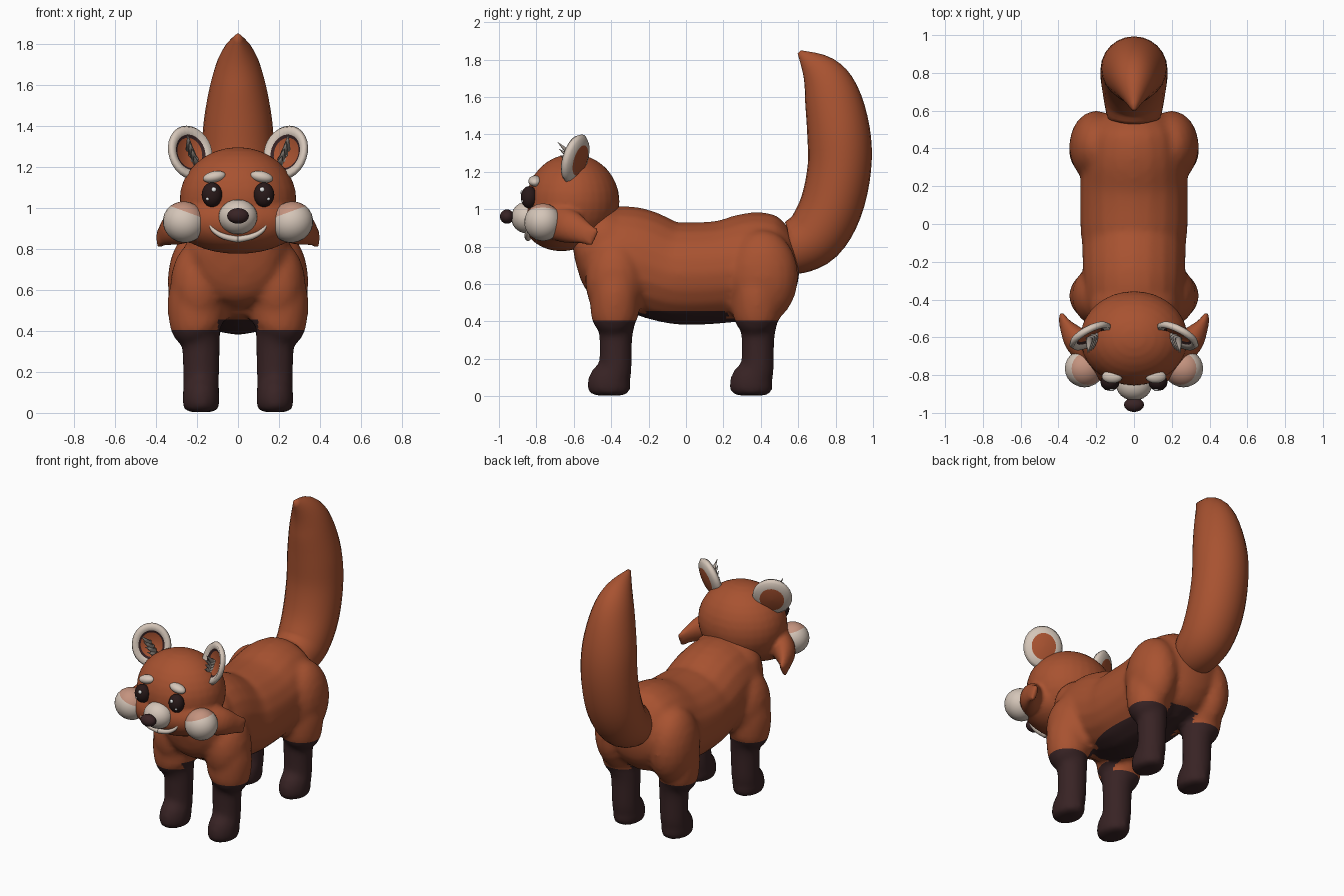
import bpy, bmesh, math
from mathutils import Matrix, Vector

if "Cube" in bpy.data.objects:
    bpy.data.objects.remove(bpy.data.objects["Cube"], do_unlink=True)


def material(name, r, g, b):
    m = bpy.data.materials.new(name)
    m.use_nodes = True
    m.diffuse_color = (r, g, b, 1)
    node = next(n for n in m.node_tree.nodes if n.type == "BSDF_PRINCIPLED")
    node.inputs["Base Color"].default_value = (r, g, b, 1)
    node.inputs["Roughness"].default_value = 0.8
    return m


RUST = material("rust fur", 0.39, 0.085, 0.03)
DARK = material("dark brown fur", 0.04, 0.017, 0.018)
CREAM = material("cream fur", 0.66, 0.56, 0.48)
PINK = material("pink blush", 0.55, 0.29, 0.21)
BLACK = material("eye black", 0.022, 0.010, 0.010)
GREY = material("grey tuft", 0.36, 0.31, 0.27)
WHITE = material("eye glint", 0.85, 0.85, 0.85)


def finish(name, bm, mats, mirror=False):
    """Turn a bmesh into a smooth object, optionally mirrored across x."""
    bmesh.ops.recalc_face_normals(bm, faces=bm.faces[:])
    me = bpy.data.meshes.new(name)
    bm.to_mesh(me)
    bm.free()
    for m in mats:
        me.materials.append(m)
    me.shade_smooth()
    ob = bpy.data.objects.new(name, me)
    bpy.context.scene.collection.objects.link(ob)
    if mirror:
        ob.modifiers.new("mirror", "MIRROR")
    return ob


def ball(bm, center, radii, tilt=0.0, seg=24):
    mat = (Matrix.Translation(center) @ Matrix.Rotation(tilt, 4, "Y")
           @ Matrix.Diagonal((*radii, 1)))
    bmesh.ops.create_uvsphere(bm, u_segments=seg, v_segments=seg // 2,
                              radius=1, matrix=mat)


def ball_part(name, center, radii, mat, mirror=False, tilt=0.0):
    bm = bmesh.new()
    ball(bm, center, radii, tilt)
    return finish(name, bm, [mat], mirror)


def loft(bm, sections, steps=4, n=20):
    """Skin ellipses (x, y, z, side radius, other radius) along a smooth path."""
    s = [Vector(p) for p in sections]
    pts = []
    for i in range(len(s) - 1):
        a, b, c, d = s[max(i - 1, 0)], s[i], s[i + 1], s[min(i + 2, len(s) - 1)]
        for k in range(steps):
            t = k / steps
            pts.append(0.5 * (2 * b + (c - a) * t + (2 * a - 5 * b + 4 * c - d) * t**2
                              + (3 * b - a - 3 * c + d) * t**3))
    pts.append(s[-1])
    rings = []
    for i, p in enumerate(pts):
        tan = (pts[min(i + 1, len(pts) - 1)] - pts[max(i - 1, 0)]).to_3d()
        tan = Vector(tan[:3]).normalized()
        up = tan.cross(Vector((1, 0, 0))).normalized()
        side = up.cross(tan)
        ring = []
        for j in range(n):
            a = math.tau * j / n
            ring.append(bm.verts.new(Vector(p[:3]) + side * (math.cos(a) * max(p[3], .004))
                                     + up * (math.sin(a) * max(p[4], .004))))
        rings.append(ring)
    for r, q in zip(rings, rings[1:]):
        for j in range(n):
            bm.faces.new((r[j], r[(j + 1) % n], q[(j + 1) % n], q[j]))
    bm.faces.new(rings[0])
    bm.faces.new(rings[-1][::-1])


def fuse(name, bm, mats, voxel, rounds):
    """Blend overlapping solids into one skin."""
    ob = finish(name, bm, mats)
    mod = ob.modifiers.new("blend", "REMESH")
    mod.mode = "VOXEL"
    mod.voxel_size = voxel
    mod = ob.modifiers.new("soften", "SMOOTH")
    mod.iterations = rounds
    dg = bpy.context.evaluated_depsgraph_get()
    me = bpy.data.meshes.new_from_object(ob.evaluated_get(dg))
    ob.modifiers.clear()
    ob.data = me
    me.materials.clear()
    for m in mats:
        me.materials.append(m)
    me.shade_smooth()
    return ob


# Body: torso, neck, shoulders, haunches and legs
bm = bmesh.new()
loft(bm, [(0, y, z, rx, rz) for y, z, rx, rz in (
    (-.58, .68, .06, .06), (-.55, .69, .17, .18), (-.45, .73, .25, .26),
    (-.3, .735, .27, .28), (-.12, .67, .275, .27), (0, .655, .285, .275),
    (.2, .665, .285, .275), (.38, .7, .275, .285), (.5, .7, .24, .25),
    (.58, .7, .15, .15), (.605, .7, .05, .05))])
ball(bm, (0, -.43, .84), (.24, .17, .18))
for s in (-1, 1):
    ball(bm, (s * .2, .41, .64), (.143, .19, .25))
    ball(bm, (s * .19, -.38, .62), (.14, .16, .22))
    for dy in (0, .76):
        loft(bm, [(s * x, y + dy, z, rx, ry) for x, y, z, rx, ry in (
            (.18, -.41, .004, .065, .085), (.18, -.41, .03, .088, .113),
            (.18, -.41, .08, .09, .113), (.18, -.38, .14, .088, .09),
            (.18, -.375, .3, .092, .088), (.185, -.375, .37, .1, .1),
            (.2, -.38, .42, .13, .125), (.2, -.38, .52, .143, .135),
            (.2, -.38, .62, .13, .13), (.19, -.38, .75, .08, .1))])
body = fuse("body_and_legs", bm, [RUST, DARK], .02, 4)

# Dark stockings and belly
bm = bmesh.new()
bm.from_mesh(body.data)
for h in (.405, .455):
    bmesh.ops.bisect_plane(bm, geom=bm.verts[:] + bm.edges[:] + bm.faces[:],
                           plane_co=(0, 0, h), plane_no=(0, 0, 1))
for f in bm.faces:
    c = f.calc_center_median()
    inner = abs(c.x) < .1 or abs(c.y) < .22
    f.material_index = int(c.z < (.455 if inner else .405))
    f.smooth = True
bm.to_mesh(body.data)
bm.free()

# Tail
bm = bmesh.new()
loft(bm, [(0, y, z, rx, r) for y, z, rx, r in (
    (.53, .79, .12, .12), (.58, .795, .145, .145), (.69, .86, .165, .162),
    (.775, 1.01, .177, .168), (.82, 1.22, .177, .17), (.815, 1.42, .167, .168),
    (.775, 1.62, .13, .145), (.71, 1.74, .085, .1), (.605, 1.84, .01, .012))], n=24)
finish("tail", bm, [RUST])

# Head with jaw and swept-back cheek fur
bm = bmesh.new()
ball(bm, (0, -.605, 1.04), (.285, .25, .255), seg=32)
ball(bm, (0, -.665, .935), (.31, .205, .16), seg=32)
for s in (-1, 1):
    loft(bm, [(s * .2, -.72, .94, .07, .1), (s * .3, -.62, .905, .07, .09),
              (s * .36, -.54, .87, .035, .06), (s * .385, -.485, .845, .015, .05)])
fuse("head", bm, [RUST], .014, 3)

# Cheek puffs with blushed tops
bm = bmesh.new()
ball(bm, (.262, -.765, .93), (.105, .1, .1), tilt=-.35)
for f in bm.faces:
    c = f.calc_center_median()
    f.material_index = int((c.z - .93) - .35 * (c.x - .262) > .045)
finish("cheeks", bm, [CREAM, PINK], True)

# Muzzle, nose and smile
ball_part("muzzle", (0, -.85, .955), (.095, .085, .085), CREAM)
ball_part("nose", (0, -.957, .96), (.053, .038, .038), DARK)
bm = bmesh.new()
loft(bm, [(.0, -.845, .845, .016, .016), (.07, -.85, .86, .014, .014),
          (.12, -.845, .89, .01, .01), (.14, -.835, .925, .004, .004)], n=10)
finish("smile", bm, [CREAM], True)

# Eyes, glints and brows
ball_part("eyes", (.127, -.838, 1.063), (.05, .045, .06), BLACK, True)
ball_part("upper_glints", (.118, -.877, 1.088), (.012, .008, .012), WHITE, True)
ball_part("lower_glints", (.148, -.873, 1.043), (.008, .007, .008), WHITE, True)
ball_part("brows", (.115, -.808, 1.15), (.056, .035, .028), CREAM, True, tilt=.2)

# Ears: cupped discs turned inward and leaning back
bm = bmesh.new()
profile = ((.02, .035, 0), (.62, .03, 0), (.88, .018, 1), (1, 0, 1), (.9, -.022, 1),
           (.66, -.006, 1), (.56, .004, 2), (.02, .014, 0))
n = 28
rings = [[bm.verts.new((.122 * r * math.cos(math.tau * j / n), y,
                        .137 * r * math.sin(math.tau * j / n))) for j in range(n)]
         for r, y, _ in profile]
for i in range(1, len(rings)):
    for j in range(n):
        k = (j + 1) % n
        f = bm.faces.new((rings[i - 1][j], rings[i - 1][k], rings[i][k], rings[i][j]))
        f.material_index = profile[i][2]
bm.faces.new(rings[0])
bm.faces.new(rings[-1])
bm.transform(Matrix.Translation((.233, -.59, 1.268)) @ Matrix.Rotation(-.5, 4, "Z")
             @ Matrix.Rotation(-.28, 4, "X"))
finish("ears", bm, [RUST, CREAM, DARK], True)

# Ear tufts: pointed locks inside each ear
bm = bmesh.new()
for k in range(4):
    root = Vector((.2 + .012 * k, -.585 - .008 * k, 1.21 + .025 * k))
    tip = Vector((.215 + .01 * k, -.665 - .007 * k, 1.25 + .036 * k))
    d = tip - root
    bmesh.ops.create_cone(bm, cap_ends=True, segments=8, radius1=.02, radius2=.001,
                          depth=d.length, matrix=Matrix.Translation((root + tip) / 2)
                          @ d.to_track_quat("Z", "Y").to_matrix().to_4x4())
finish("ear_tufts", bm, [GREY], True)
